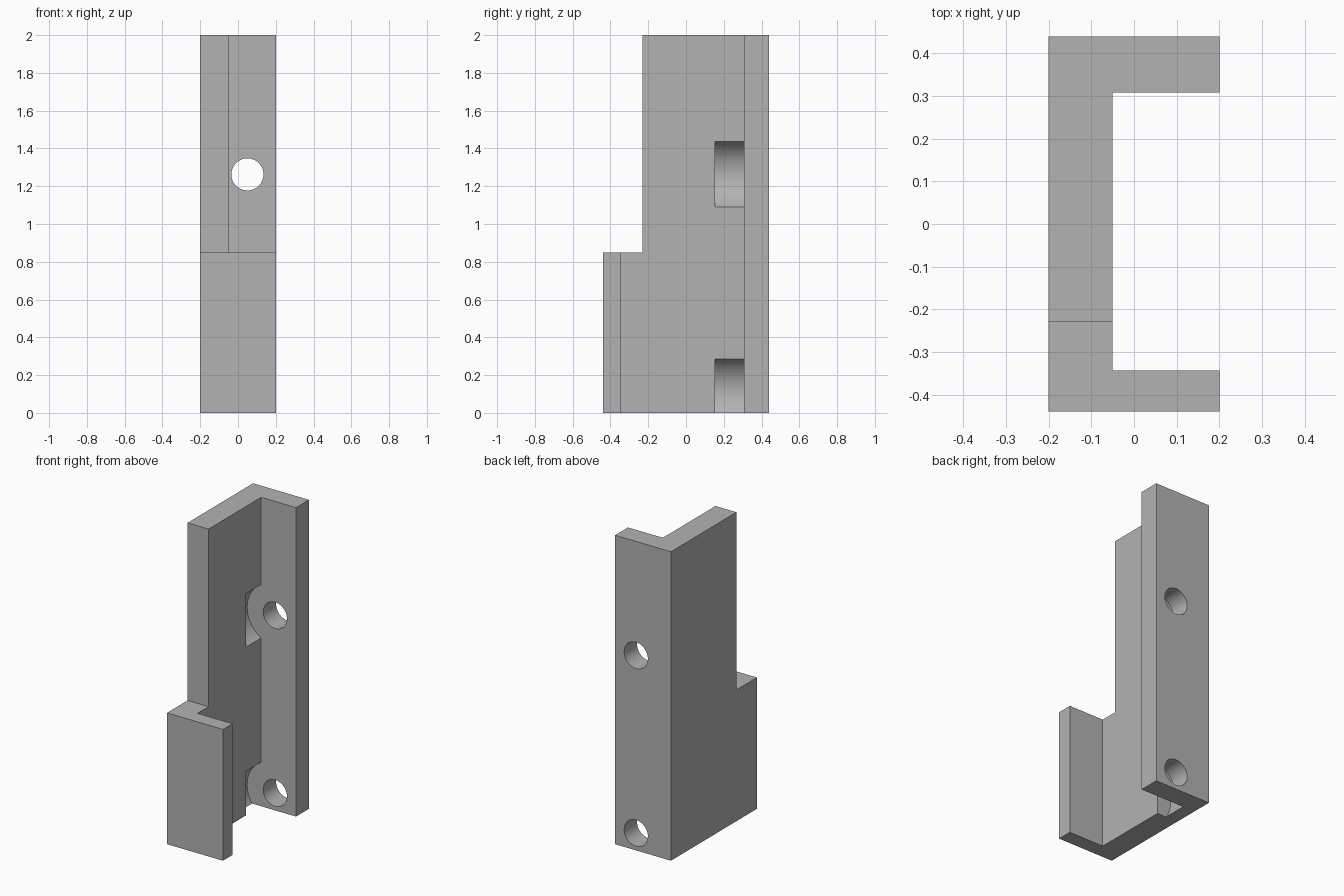
import bpy
import bmesh
import math
from mathutils import Matrix, Vector

old = bpy.data.objects.get("Cube")
if old:
    bpy.data.objects.remove(old, do_unlink=True)

HEIGHT = 2.0
HOLE_X = 0.05
HOLE_HEIGHTS = (0.1125, 1.2625)

grey = bpy.data.materials.new("plain grey")
grey.use_nodes = True
colour = (0.45, 0.45, 0.45, 1)
grey.diffuse_color = colour
grey.node_tree.nodes["Principled BSDF"].inputs["Base Color"].default_value = colour


def make_object(name, bm):
    bmesh.ops.recalc_face_normals(bm, faces=bm.faces)
    mesh = bpy.data.meshes.new(name)
    bm.to_mesh(mesh)
    bm.free()
    mesh.materials.append(grey)
    obj = bpy.data.objects.new(name, mesh)
    bpy.context.collection.objects.link(obj)
    return obj


def box(name, low, high):
    low, high = Vector(low), Vector(high)
    bm = bmesh.new()
    bmesh.ops.create_cube(bm, size=1, matrix=Matrix.Translation((low + high) / 2)
                          @ Matrix.Diagonal((*(high - low), 1)))
    return make_object(name, bm)


def bore(name, radius, y0, y1, z):
    """Cylinder running along y."""
    bm = bmesh.new()
    place = Matrix.Translation((HOLE_X, (y0 + y1) / 2, z)) @ Matrix.Rotation(math.pi / 2, 4, "X")
    bmesh.ops.create_cone(bm, cap_ends=True, segments=64, radius1=radius,
                          radius2=radius, depth=y1 - y0, matrix=place)
    return make_object(name, bm)


def cut(target, cutter):
    mod = target.modifiers.new(cutter.name, "BOOLEAN")
    mod.operation = "DIFFERENCE"
    mod.solver = "EXACT"
    mod.object = cutter
    bpy.context.view_layer.objects.active = target
    bpy.ops.object.modifier_apply(modifier=mod.name)
    bpy.data.objects.remove(cutter, do_unlink=True)


# Channel bracket: web along the right side, flange behind, lip in front
profile = [(-0.2, -0.44), (0.2, -0.44), (0.2, -0.343), (-0.05, -0.343),
           (-0.05, 0.308), (0.2, 0.308), (0.2, 0.44), (-0.2, 0.44)]
bm = bmesh.new()
base = bm.faces.new([bm.verts.new((x, y, 0)) for x, y in profile])
top = bmesh.ops.extrude_face_region(bm, geom=[base])["geom"]
bmesh.ops.translate(bm, vec=(0, 0, HEIGHT),
                    verts=[g for g in top if isinstance(g, bmesh.types.BMVert)])
bracket = make_object("channel_bracket", bm)

# Step that shortens the front lip
cut(bracket, box("step_cutter", (-0.5, -0.6, 0.85), (0.5, -0.23, 2.2)))

# Screw holes through the flange and head clearance in the web
for z in HOLE_HEIGHTS:
    cut(bracket, bore("clearance_cutter", 0.2, 0.153, 0.308, z))
    cut(bracket, bore("hole_cutter", 0.085, 0.25, 0.6, z))

# Smooth bores, sharp edges
bpy.ops.object.select_all(action="DESELECT")
bracket.select_set(True)
bpy.context.view_layer.objects.active = bracket
bpy.ops.object.shade_smooth_by_angle(angle=math.radians(30))
